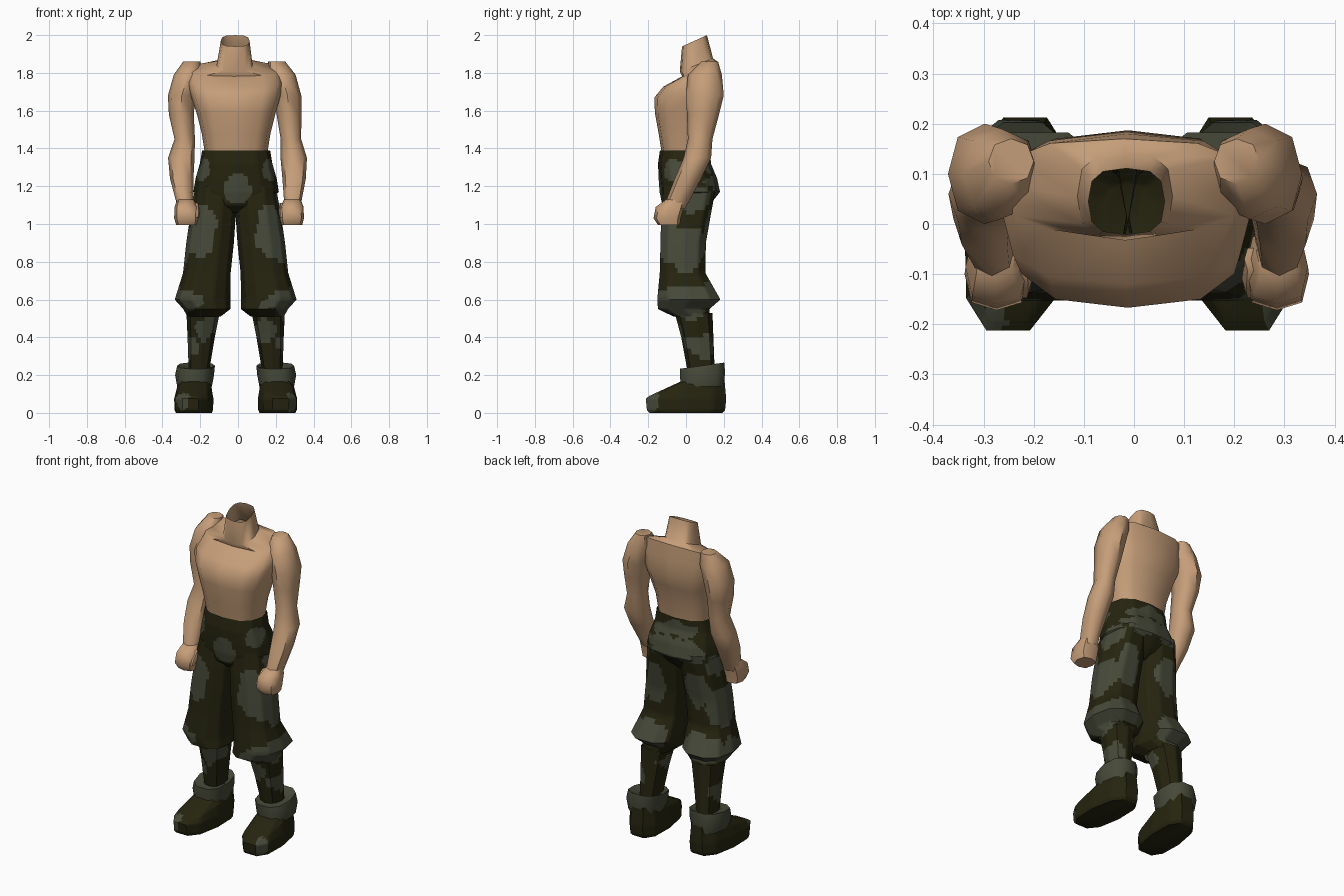
import bpy, bmesh, math
from mathutils import Vector, noise

MID = -0.0125   # the legs mirror about this x


def material(name, rgb):
    m = bpy.data.materials.new(name)
    m.diffuse_color = (*rgb, 1)
    return m


SKIN = material("skin tan", (0.56, 0.34, 0.19))
DARK = material("dark olive", (0.019, 0.018, 0.005))
GREY = material("grey green", (0.062, 0.068, 0.041))

# grey camouflage patches: |x|, y, z, then radii
PATCHES = [
    (0.00, -0.14, 1.19, .07, .08, .085),
    (0.19, -0.12, 0.96, .08, .12, .14),
    (0.26, 0.00, 0.88, .08, .14, .12),
    (0.27, 0.00, 0.59, .16, .22, .075),
    (0.10, 0.16, 1.21, .13, .10, .06),
    (0.15, 0.13, 0.95, .09, .07, .12),
    (0.22, 0.05, 1.13, .05, .08, .05),
    (0.00, 0.13, 1.32, .20, .07, .05),
    (0.17, -0.05, 1.29, .06, .07, .05),
    (0.20, 0.15, 0.62, .15, .10, .09),
    (0.15, 0.00, 0.44, .07, .12, .06),
    (0.24, 0.06, 0.35, .06, .12, .05),
    (0.29, -0.19, 0.06, .05, .06, .05),
]


def is_grey(p):
    """Camouflage rule: inside a patch whose edge wanders with noise."""
    q = p + noise.noise_vector(p * 9) * 0.045
    return any(((abs(q.x - MID) - a) / d) ** 2 + ((q.y - b) / e) ** 2
               + ((q.z - c) / f) ** 2 < 1 for a, b, c, d, e, f in PATCHES)


def loft(name, rings, n=10, power=0.8, mat=SKIN, cap=(False, False),
         camo=False, mirror=False, shear=0.0):
    """Skin a tube over rings (x, y, z, rx, ry, tilt)."""
    bm = bmesh.new()
    loops = []
    for cx, cy, cz, rx, ry, *t in rings:
        tilt = t[0] if t else 0
        loop = []
        for i in range(n):
            a = 2 * math.pi * i / n
            c, s = math.cos(a), math.sin(a)
            x = cx + rx * math.copysign(abs(c) ** power, c)
            dy = ry * math.copysign(abs(s) ** power, s)
            y = cy + dy
            x += shear * y
            if mirror:
                x = 2 * MID - x
            loop.append(bm.verts.new((x, y, cz + tilt * dy)))
        loops.append(loop)
    for a, b in zip(loops, loops[1:]):
        for i in range(n):
            j = (i + 1) % n
            bm.faces.new((a[i], a[j], b[j], b[i]))
    for use, loop in zip(cap, (loops[0], loops[-1])):
        if use:
            bm.faces.new(loop)
    bmesh.ops.recalc_face_normals(bm, faces=bm.faces)
    mats = [mat]
    if camo:
        quads = [e for e in bm.edges]
        bmesh.ops.subdivide_edges(bm, edges=quads, cuts=5, use_grid_fill=True)
        mats = [DARK, GREY]
        for f in bm.faces:
            f.material_index = int(is_grey(f.calc_center_median()))
    me = bpy.data.meshes.new(name)
    bm.to_mesh(me)
    bm.free()
    for m in mats:
        me.materials.append(m)
    ob = bpy.data.objects.new(name, me)
    bpy.context.collection.objects.link(ob)
    bpy.ops.object.select_all(action='DESELECT')
    ob.select_set(True)
    bpy.context.view_layer.objects.active = ob
    bpy.ops.object.shade_smooth_by_angle(angle=math.radians(50))
    return ob


# torso with open neck
loft("torso", [
    (-.010, -.005, 1.34, .160, .118),
    (-.010, -.008, 1.48, .182, .137),
    (-.010, .000, 1.59, .210, .165),
    (-.012, .010, 1.67, .235, .177),
    (-.015, .030, 1.75, .250, .150, .15),
    (-.020, .075, 1.82, .240, .095, .40),
    (-.018, .055, 1.842, .095, .088, .40),
    (-.015, .045, 1.97, .076, .066, .45),
], n=12, power=0.7)

# arms: left and right x differ a little because of the pose
ARM = [  # x left, x right, y, z, rx, ry
    (-.245, .205, .125, 1.86, .045, .045),
    (-.265, .230, .100, 1.79, .075, .090),
    (-.298, .262, .100, 1.68, .073, .100),
    (-.300, .270, .090, 1.58, .066, .085),
    (-.282, .280, .075, 1.45, .054, .065),
    (-.300, .295, .060, 1.35, .070, .073),
    (-.298, .297, .010, 1.24, .062, .070),
    (-.282, .290, -.045, 1.12, .046, .062),
    (-.278, .285, -.060, 1.08, .045, .055),
]
FIST = [(-.279, .288, -.055, 1.13, .044, .050),
        (-.274, .285, -.085, 1.09, .062, .075),
        (-.274, .285, -.100, 1.03, .064, .072),
        (-.272, .285, -.090, 0.995, .055, .058)]
for k, side in enumerate(("left", "right")):
    pick = lambda rows: [(r[k], *r[2:]) for r in rows]
    loft(side + "_arm", pick(ARM), n=8, power=0.9, cap=(True, False))
    loft(side + "_fist", pick(FIST), n=8, power=0.7, cap=(True, True))
    tx = (-.222, .235)[k]
    loft(side + "_thumb", [(tx, -.07, 1.11, .015, .025),
                           (tx, -.11, 1.07, .020, .028),
                           (tx, -.13, 1.035, .015, .020)],
         n=6, cap=(True, True))

# trouser seat and waistband
loft("trouser_seat", [
    (-.010, -.005, 1.39, .180, .133),
    (-.010, -.008, 1.32, .192, .140),
    (-.010, .010, 1.24, .215, .155),
    (-.010, .020, 1.17, .226, .160),
    (-.012, .000, 1.10, .150, .125),
    (-.012, .000, 1.06, .050, .080),
], n=12, power=0.8, cap=(False, True), camo=True)

LEG = [(-.120, .020, 1.20, .105, .145),
       (-.132, .000, 1.05, .120, .137),
       (-.148, -.015, 0.90, .126, .125),
       (-.165, -.018, 0.74, .126, .126),
       (-.188, .015, 0.60, .147, .174),
       (-.165, -.012, 0.55, .125, .142),
       (-.180, .030, 0.51, .088, .100)]
SHIN = [(-.185, .040, 0.53, .088, .100),
        (-.195, .060, 0.40, .072, .085),
        (-.207, .080, 0.22, .054, .072)]
CUFF = [(-.212, .080, 0.235, .055, .070),
        (-.222, .085, 0.250, .100, .122, .14),
        (-.230, .088, 0.200, .103, .124, .10),
        (-.230, .085, 0.140, .092, .118)]
FOOT = [(-.232, .085, 0.180, .075, .110, .10),
        (-.232, .005, 0.140, .090, .205, .25),
        (-.234, .000, 0.075, .104, .221),
        (-.234, .000, 0.015, .102, .215),
        (-.234, .000, 0.000, .095, .200)]

# trouser legs, shins, boots
for side, mir in (("left", False), ("right", True)):
    loft(side + "_trouser_leg", LEG, n=10, camo=True, mirror=mir)
    loft(side + "_shin", SHIN, n=8, camo=True, mirror=mir)
    loft(side + "_boot_cuff", CUFF, n=10, mat=GREY, mirror=mir)
    loft(side + "_boot", FOOT, n=10, power=0.75, camo=True, mirror=mir,
         cap=(True, True), shear=0.08)
